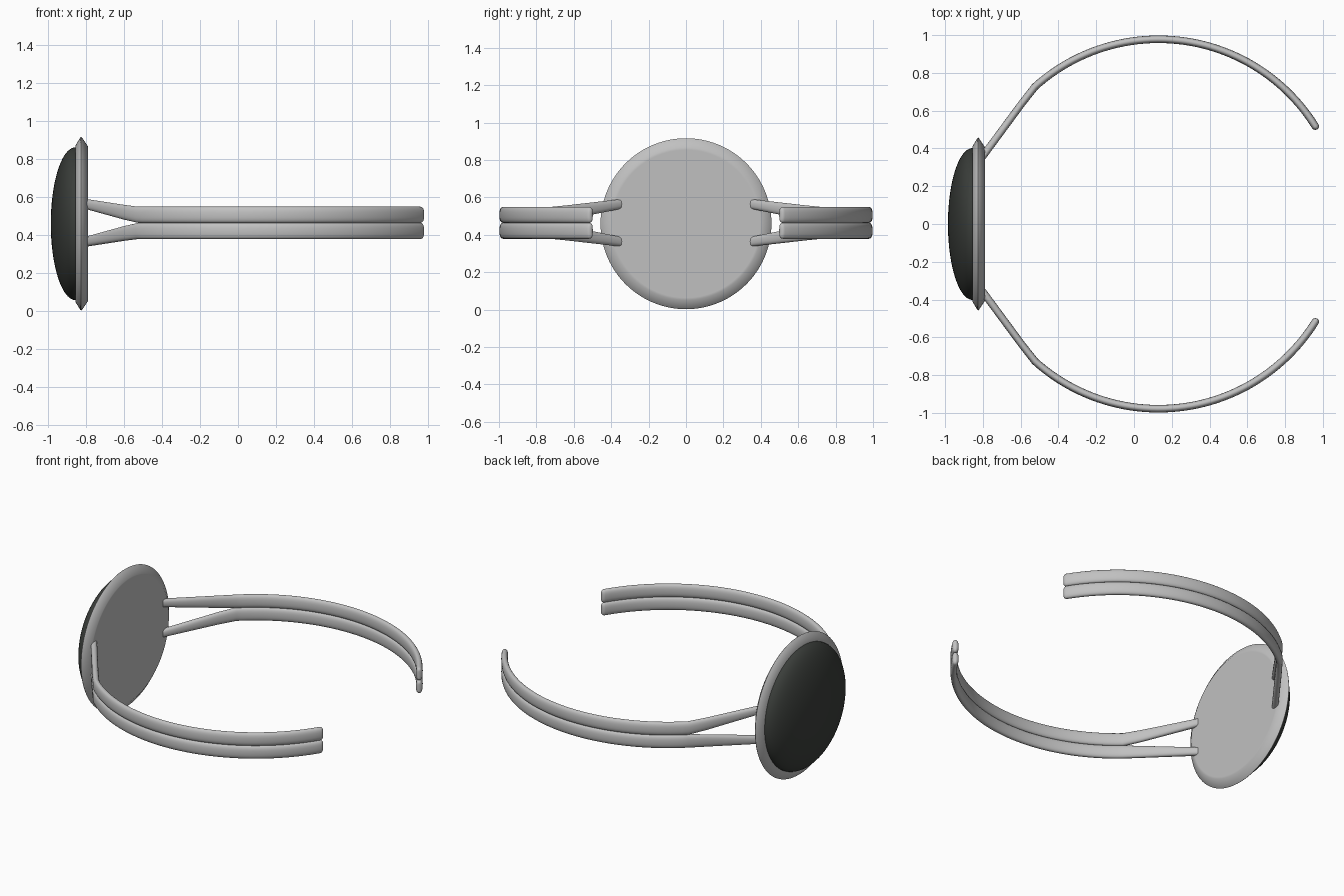
import bpy, bmesh, math
from mathutils import Vector

if "Cube" in bpy.data.objects:
    bpy.data.objects.remove(bpy.data.objects["Cube"])


def material(name, rgb):
    m = bpy.data.materials.new(name)
    m.diffuse_color = (*rgb, 1)
    m.use_nodes = True
    m.node_tree.nodes["Principled BSDF"].inputs["Base Color"].default_value = m.diffuse_color
    return m


silver = material("silver", (0.53, 0.53, 0.53))
dark = material("dark stone", (0.042, 0.047, 0.042))
CZ = 0.459  # height of the disc centre


def finish(bm, name, mat, angle):
    bmesh.ops.recalc_face_normals(bm, faces=bm.faces)
    me = bpy.data.meshes.new(name)
    bm.to_mesh(me)
    bm.free()
    me.materials.append(mat)
    ob = bpy.data.objects.new(name, me)
    bpy.context.collection.objects.link(ob)
    bpy.ops.object.select_all(action='DESELECT')
    ob.select_set(True)
    bpy.context.view_layer.objects.active = ob
    bpy.ops.object.shade_smooth_by_angle(angle=math.radians(angle))
    return ob


def skin(name, rings, mat, angle):
    """Join rings of points into a closed, capped skin."""
    bm = bmesh.new()
    vr = [[bm.verts.new(p) for p in r] for r in rings]
    n = len(vr[0])
    for a, b in zip(vr, vr[1:]):
        for i in range(n):
            j = (i + 1) % n
            bm.faces.new((a[i], a[j], b[j], b[i]))
    bm.faces.new(vr[0])
    bm.faces.new(vr[-1])
    return finish(bm, name, mat, angle)


def lathe(name, profile, mat, angle, n=96):
    """Turn (x, radius) points round the x axis through the disc centre."""
    rings = [[(x, r * math.cos(2 * math.pi * i / n), CZ + r * math.sin(2 * math.pi * i / n))
              for i in range(n)] for x, r in profile]
    return skin(name, rings, mat, angle)


# Bezel plate with a pointed rim
lathe("bezel_plate", [(-0.79, 0.395), (-0.79, 0.408), (-0.82, 0.453), (-0.825, 0.457),
                      (-0.83, 0.453), (-0.855, 0.412), (-0.855, 0.38)], silver, 45)

# Domed stone
dome = [(-0.84, 0.40)]
for k in range(21):
    t = math.radians(89.5) * k / 20
    dome.append((-0.855 - 0.13 * math.sin(t), 0.402 * math.cos(t)))
lathe("domed_stone", dome, dark, 50)


# Band wires: straight strut from the plate, then a circular arc
def wire(name, side, up):
    R, cx = 0.978, 0.13
    a0, a1 = math.radians(133), math.radians(32)
    zc = 0.4635
    start = Vector((cx + R * math.cos(a0), R * math.sin(a0), zc + up * 0.0425))
    foot = Vector((-0.803, 0.355, zc + up * 0.1))
    stations = []  # position, half height, half thickness
    for k in range(6):
        t = k / 6 * 0.94
        stations.append((foot.lerp(start, t), 0.026 + 0.0165 * t, 0.0195))
    for k in range(49):
        a = a0 + math.radians(-1) + (a1 - a0 + math.radians(1)) * k / 48
        stations.append((Vector((cx + R * math.cos(a), R * math.sin(a), start.z)), 0.0425, 0.02))
    # Rounded tip
    end = stations[-1][0]
    d = Vector((math.sin(a1), -math.cos(a1), 0))
    for k in range(1, 6):
        t = math.radians(85) * k / 5
        s = 0.02 * math.cos(t)
        stations.append((end + d * 0.02 * math.sin(t), 0.0225 + s, s))
    rings, n = [], 24
    for i, (p, h, w) in enumerate(stations):
        q0, q1 = stations[max(i - 1, 0)][0], stations[min(i + 1, len(stations) - 1)][0]
        tan = (q1 - q0).normalized()
        out = tan.cross(Vector((0, 0, 1))).normalized()
        ring = []
        for k in range(n):
            c, s = math.cos(2 * math.pi * k / n), math.sin(2 * math.pi * k / n)
            e = 2 / 2.4
            v = p + out * w * math.copysign(abs(c) ** e, c)
            v.z += h * math.copysign(abs(s) ** e, s)
            v.y *= side
            ring.append(v)
        rings.append(ring)
    skin(name, rings, silver, 60)


for side, sn in ((1, "back"), (-1, "front")):
    for up, un in ((1, "upper"), (-1, "lower")):
        wire(f"{sn}_{un}_band_wire", side, up)
